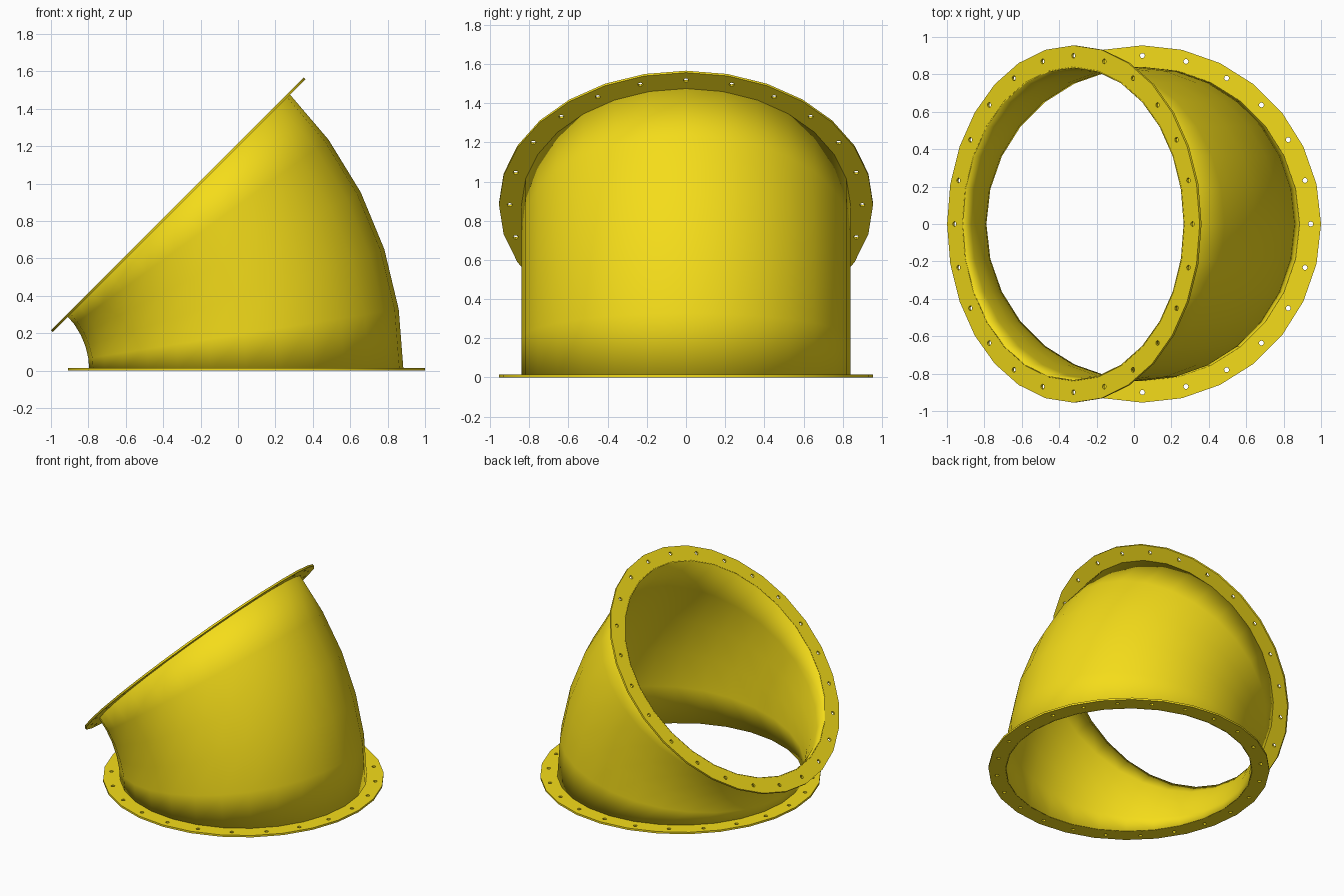
import bpy, bmesh
from math import sin, cos, pi, radians
from mathutils import Matrix, Vector

if "Cube" in bpy.data.objects:
    bpy.data.objects.remove(bpy.data.objects["Cube"])

SIDES, STEPS, HOLES = 28, 5, 24
PIPE_R, FLANGE_R, BOLT_R, HOLE_R = 0.84, 0.955, 0.90, 0.013
BEND_R, THICK, WALL = 1.26, 0.014, 0.006
BEND_X = 0.045 - BEND_R          # bend pivot lies on z = 0
ANGLE = radians(45)

yellow = bpy.data.materials.new("yellow_paint")
yellow.diffuse_color = (0.91, 0.72, 0.01, 1)
yellow.use_nodes = True
yellow.node_tree.nodes["Principled BSDF"].inputs["Base Color"].default_value = yellow.diffuse_color


def section(t):
    """Placement of the pipe cross-section at bend angle t."""
    return (Matrix.Translation((BEND_X, 0, 0)) @ Matrix.Rotation(-t, 4, 'Y')
            @ Matrix.Translation((BEND_R, 0, 0)))


def circle(r, n, cx=0, cy=0):
    return [(cx + r * cos(2 * pi * i / n), cy + r * sin(2 * pi * i / n), 0) for i in range(n)]


def finish(obj):
    obj.data.materials.clear()
    obj.data.materials.append(yellow)
    bpy.ops.object.select_all(action='DESELECT')
    obj.select_set(True)
    bpy.context.view_layer.objects.active = obj
    bpy.ops.object.shade_smooth_by_angle(angle=radians(30))


def flange(name, matrix, z_mid):
    # filled outline with bore and bolt holes
    cu = bpy.data.curves.new(name + "_outline", 'CURVE')
    cu.dimensions, cu.fill_mode, cu.extrude = '2D', 'BOTH', THICK / 2
    loops = [circle(FLANGE_R, SIDES), circle(PIPE_R, SIDES)]
    loops += [circle(HOLE_R, 12, x, y) for x, y, _ in circle(BOLT_R, HOLES)]
    for pts in loops:
        sp = cu.splines.new('POLY')
        sp.points.add(len(pts) - 1)
        for p, co in zip(sp.points, pts):
            p.co = (*co, 1)
        sp.use_cyclic_u = True
    tmp = bpy.data.objects.new(name + "_outline", cu)
    bpy.context.collection.objects.link(tmp)
    dg = bpy.context.evaluated_depsgraph_get()
    me = bpy.data.meshes.new_from_object(tmp.evaluated_get(dg))
    bpy.data.objects.remove(tmp)
    # weld caps to rims
    bm = bmesh.new()
    bm.from_mesh(me)
    bmesh.ops.remove_doubles(bm, verts=bm.verts, dist=1e-5)
    bmesh.ops.recalc_face_normals(bm, faces=bm.faces)
    bm.transform(matrix @ Matrix.Translation((0, 0, z_mid)))
    bm.to_mesh(me)
    bm.free()
    obj = bpy.data.objects.new(name, me)
    bpy.context.collection.objects.link(obj)
    finish(obj)


# bent pipe: rings swept around the pivot
bm = bmesh.new()
rings = []
for s in range(STEPS + 1):
    m = section(ANGLE * s / STEPS)
    rings.append([bm.verts.new(m @ Vector(p)) for p in circle(PIPE_R, SIDES)])
for a, b in zip(rings, rings[1:]):
    for i in range(SIDES):
        j = (i + 1) % SIDES
        bm.faces.new((a[i], a[j], b[j], b[i]))
me = bpy.data.meshes.new("elbow_pipe")
bm.to_mesh(me)
bm.free()
pipe = bpy.data.objects.new("elbow_pipe", me)
bpy.context.collection.objects.link(pipe)
finish(pipe)
wall = pipe.modifiers.new("wall", 'SOLIDIFY')
wall.thickness, wall.offset = WALL, -1

# bolted flanges at both ends
flange("base_flange", section(0), THICK / 2)
flange("top_flange", section(ANGLE), -THICK / 2)
